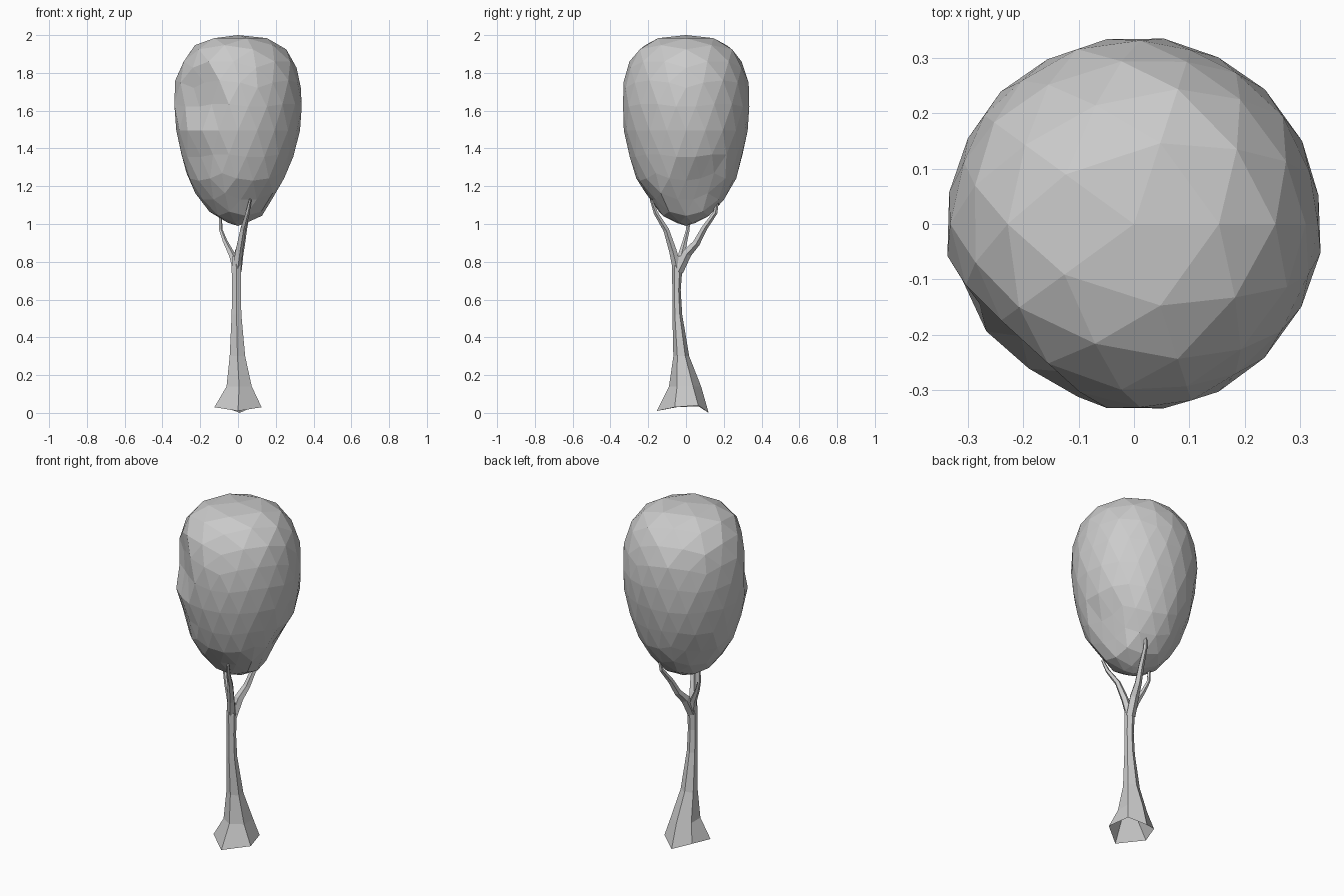
import bpy, bmesh, math, random
from mathutils import Vector

if "Cube" in bpy.data.objects:
    bpy.data.objects.remove(bpy.data.objects["Cube"])

random.seed(4)


def finish(name, bm):
    bmesh.ops.recalc_face_normals(bm, faces=bm.faces)
    me = bpy.data.meshes.new(name)
    bm.to_mesh(me)
    bm.free()
    ob = bpy.data.objects.new(name, me)
    bpy.context.collection.objects.link(ob)
    return ob


def loft(name, rings, cap=True):
    bm = bmesh.new()
    loops = [[bm.verts.new(p) for p in ring] for ring in rings]
    n = len(loops[0])
    for a, b in zip(loops, loops[1:]):
        for i in range(n):
            j = (i + 1) % n
            bm.faces.new((a[i], a[j], b[j], b[i]))
    if cap:
        bm.faces.new(loops[-1])
    return finish(name, bm)


def branch(name, path, sides=5):
    # path entries: x, y, z, radius
    pts = [Vector(p[:3]) for p in path]
    rings = []
    for k, p in enumerate(pts):
        t = (pts[min(k + 1, len(pts) - 1)] - pts[max(k - 1, 0)]).normalized()
        u = Vector((0, 1, 0)).cross(t).normalized()
        v = t.cross(u)
        rings.append([p + path[k][3] * (u * math.cos(a) + v * math.sin(a))
                      for a in (2 * math.pi * i / sides for i in range(sides))])
    return loft(name, rings)


# trunk: flared six-sided foot with an uneven rim, slightly bent stem
foot = [(0, -.155, .01), (.125, -.06, .03), (.095, .065, .04),
        (.01, .12, 0), (-.085, .065, .035), (-.125, -.05, .03)]
# x centre, y centre, z, x radius, y radius
stem = [(.006, -.005, .14, .07, .085), (-.003, -.025, .3, .043, .042),
        (-.008, -.046, .52, .027, .026), (-.008, -.05, .65, .024, .022),
        (-.009, -.047, .77, .026, .028), (-.012, -.04, .83, .018, .026)]
rings = [foot]
for cx, cy, z, rx, ry in stem:
    rings.append([(cx + rx * math.sin(a) * 1.1, cy - ry * math.cos(a), z)
                  for a in (math.pi / 3 * i for i in range(6))])
loft("trunk", rings, cap=True)

# three thin branches reaching into the crown
branch("back_branch", [(-.008, -.04, .75, .027), (.003, .005, .845, .026),
                       (.018, .055, .9, .02), (.033, .098, .98, .016),
                       (.052, .155, 1.06, .012), (.06, .17, 1.14, .007)])
branch("front_branch", [(-.008, -.048, .77, .025), (.005, -.07, .86, .021),
                        (.025, -.105, .97, .016), (.05, -.16, 1.06, .012),
                        (.065, -.185, 1.13, .007)])
branch("left_branch", [(-.01, -.04, .76, .023), (-.03, -.025, .83, .019),
                       (-.07, -.005, .91, .013), (-.092, .01, .97, .010),
                       (-.095, .015, 1.09, .008)])

# crown: egg-shaped faceted ball following a radius profile
profile = [(.99, 0), (1.02, .1), (1.06, .148), (1.19, .247), (1.3, .287),
           (1.45, .324), (1.6, .344), (1.77, .33), (1.85, .305),
           (1.92, .265), (1.975, .19), (1.99, .13), (2.0, 0)]


def radius(z):
    for (z0, r0), (z1, r1) in zip(profile, profile[1:]):
        if z <= z1:
            return r0 + (r1 - r0) * max(0, z - z0) / (z1 - z0)
    return 0


# shallow dents: centre, reach, depth
dents = [((-.22, -.24, 1.67), .19, .055), ((-.2, -.22, 1.36), .1, .02),
         ((.24, .06, 1.2), .17, .045), ((-.2, .2, 1.2), .1, .025),
         ((-.17, .16, 1.93), .1, .015), ((.04, -.2, 1.12), .1, .02)]
bm = bmesh.new()
bmesh.ops.create_icosphere(bm, subdivisions=3, radius=1)
for v in bm.verts:
    z = 1.495 + .505 * v.co.z
    flat = Vector((v.co.x, v.co.y, 0))
    out = flat.normalized() if flat.length > 1e-4 else Vector((0, 0, 0))
    p = out * radius(z) * random.uniform(.985, 1.005) + Vector((0, 0, z))
    push = 0
    for c, reach, depth in dents:
        d = (p - Vector(c)).length / reach
        if d < 1:
            push += depth * (1 - d * d)
    v.co = p - out * push
finish("crown", bm)
